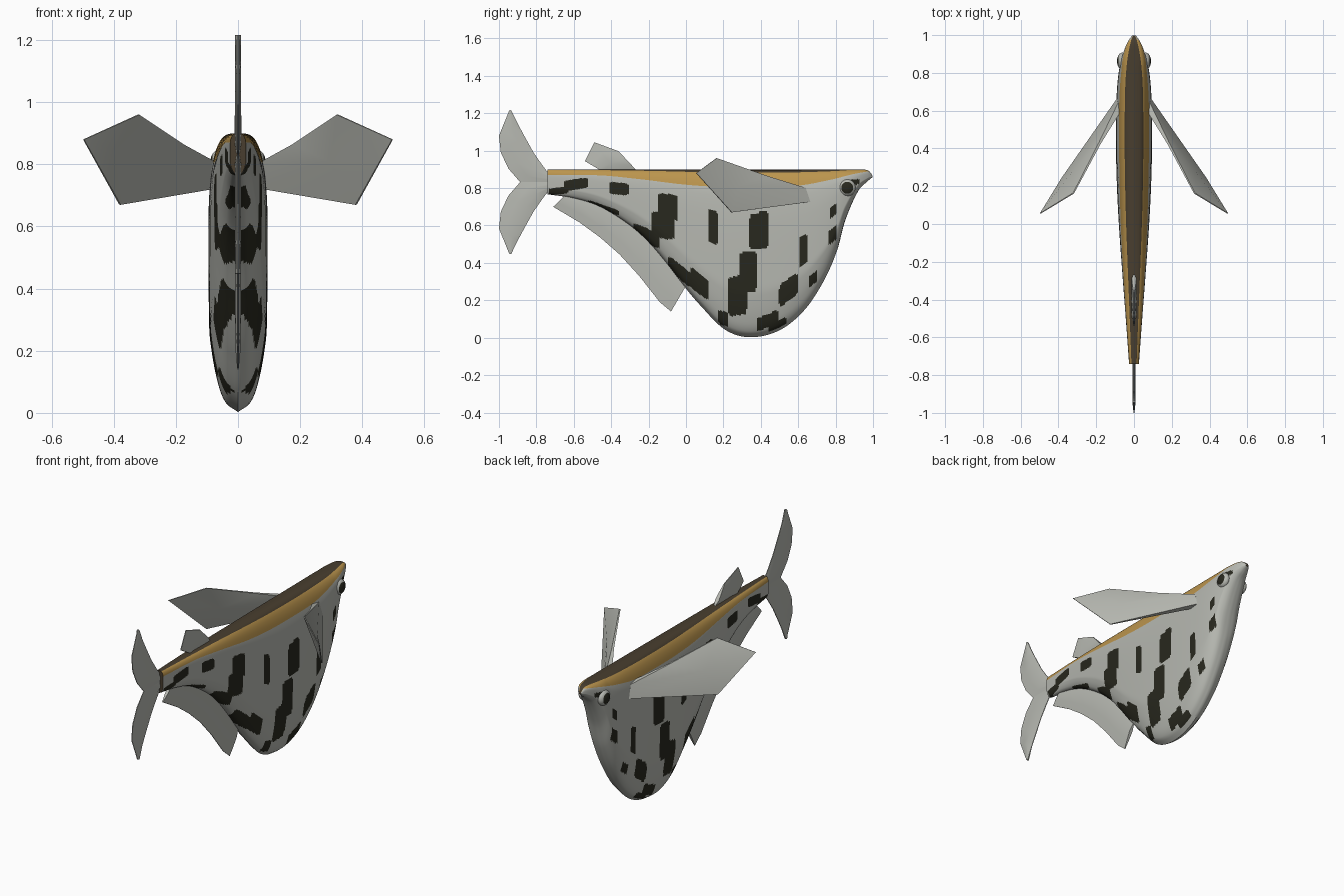
import bpy, bmesh, math
from mathutils import Vector

if "Cube" in bpy.data.objects:
    bpy.data.objects.remove(bpy.data.objects["Cube"])


def material(name, rgb):
    m = bpy.data.materials.new(name)
    m.diffuse_color = (*rgb, 1)
    m.use_nodes = True
    m.node_tree.nodes["Principled BSDF"].inputs["Base Color"].default_value = m.diffuse_color
    return m


SILVER = material("silver", (0.47, 0.48, 0.44))
GOLD = material("gold", (0.50, 0.30, 0.075))
BROWN = material("dark brown", (0.065, 0.048, 0.028))
SPOT = material("spot black", (0.021, 0.021, 0.013))


def curve(pts):
    """Smooth interpolating function through (x, value) points."""
    n = len(pts)
    slope = [(pts[min(i + 1, n - 1)][1] - pts[max(i - 1, 0)][1]) /
             (pts[min(i + 1, n - 1)][0] - pts[max(i - 1, 0)][0]) for i in range(n)]

    def f(x):
        x = min(max(x, pts[0][0]), pts[-1][0])
        i = max(k for k in range(n - 1) if pts[k][0] <= x)
        (x0, a), (x1, b) = pts[i], pts[i + 1]
        h = x1 - x0
        t = (x - x0) / h
        return (a * (2*t**3 - 3*t*t + 1) + b * (3*t*t - 2*t**3)
                + h * slope[i] * (t**3 - 2*t*t + t) + h * slope[i + 1] * (t**3 - t*t))
    return f


def finish(bm, name, mats, angle=40):
    bmesh.ops.remove_doubles(bm, verts=bm.verts, dist=0.00005)
    bmesh.ops.recalc_face_normals(bm, faces=bm.faces)
    me = bpy.data.meshes.new(name)
    bm.to_mesh(me)
    bm.free()
    ob = bpy.data.objects.new(name, me)
    bpy.context.collection.objects.link(ob)
    for m in mats:
        me.materials.append(m)
    bpy.context.view_layer.objects.active = ob
    ob.select_set(True)
    bpy.ops.object.shade_smooth_by_angle(angle=math.radians(angle))
    ob.select_set(False)
    return ob


# Body profiles along y: back line, belly line, half width, lower edge of gold band
top = curve([(-0.74, 0.9), (0.5, 0.9), (0.93, 0.9), (0.97, 0.896), (0.985, 0.885), (0.997, 0.866)])
belly = curve([(-0.74, 0.767), (-0.6, 0.745), (-0.46, 0.70), (-0.30, 0.60), (-0.195, 0.505),
               (-0.09, 0.38), (-0.01, 0.275), (0.07, 0.18), (0.206, 0.045), (0.34, 0.003),
               (0.5, 0.04), (0.635, 0.15), (0.74, 0.31), (0.81, 0.473), (0.85, 0.623),
               (0.92, 0.783), (0.97, 0.836), (0.997, 0.858)])
width = curve([(-0.74, 0.026), (-0.6, 0.036), (-0.4, 0.051), (-0.2, 0.066), (0, 0.08),
               (0.2, 0.09), (0.4, 0.095), (0.6, 0.094), (0.75, 0.087), (0.86, 0.070),
               (0.93, 0.048), (0.975, 0.027), (0.997, 0.01)])
gold_edge = curve([(-0.74, 0.870), (-0.46, 0.868), (-0.25, 0.848), (0, 0.818), (0.2, 0.806),
                   (0.4, 0.806), (0.6, 0.813), (0.77, 0.844), (0.9, 0.876), (0.997, 0.893)])
section = curve([(0, 0), (0.006, 0.34), (0.02, 0.52), (0.05, 0.68), (0.09, 0.80), (0.17, 0.93),
                 (0.33, 1), (0.67, 0.98), (0.75, 0.94), (0.89, 0.70), (0.97, 0.40), (1, 0)])

# Spots: centre y, centre z, half length, half height, slope
SPOTS = [(0.145, 0.595, 0.025, 0.09, -0.4), (0.39, 0.57, 0.05, 0.10, 0.1),
         (0.33, 0.35, 0.048, 0.11, 0.15), (0.275, 0.225, 0.05, 0.105, 0.1),
         (0.625, 0.465, 0.022, 0.08, 0.6), (-0.095, 0.70, 0.053, 0.068, -0.15),
         (-0.125, 0.60, 0.062, 0.07, -0.1), (-0.21, 0.545, 0.07, 0.04, -0.45),
         (-0.36, 0.797, 0.052, 0.032, -0.1), (-0.68, 0.785, 0.05, 0.018, 0.1),
         (-0.59, 0.82, 0.065, 0.028, 0.15), (-0.44, 0.695, 0.08, 0.014, -0.35),
         (0.07, 0.29, 0.05, 0.055, -0.75), (-0.03, 0.35, 0.065, 0.04, -0.8),
         (0.20, 0.105, 0.025, 0.038, -0.3), (0.547, 0.255, 0.05, 0.06, 0.7),
         (0.435, 0.09, 0.056, 0.036, 0.4), (0.68, 0.315, 0.023, 0.03, 0.8),
         (0.785, 0.55, 0.022, 0.038, 0.8), (0.79, 0.68, 0.018, 0.03, 0.8),
         (0.90, 0.832, 0.025, 0.014, 0.1), (0.49, 0.07, 0.05, 0.018, 0.5)]


def spotted(y, z):
    return any(abs((y - cy) / a)**7 + abs((z - cz - s * (y - cy)) / b)**7 < 1
               for cy, cz, a, b, s in SPOTS)


# Body: lofted cross-sections with rows that follow the colour borders
N, NB, NG, NS = 200, 4, 6, 72
bm = bmesh.new()
ys = [-0.74 + 1.737 * i / N for i in range(N + 1)]
for side in (1, -1):
    grid = []
    for y in ys:
        zt, zb, w = top(y), belly(y), width(y)
        h = zt - zb
        tg = min(max((zt - gold_edge(y)) / h, 0.03), 0.6)
        ts = [0.02 * (k / NB)**2 for k in range(NB)]
        ts += [0.02 + (tg - 0.02) * k / NG for k in range(NG)]
        ts += [tg + (1 - tg) * math.sin(k / NS * math.pi / 2)**1.0 * 0.3
               + (1 - tg) * 0.7 * k / NS for k in range(NS + 1)]
        grid.append([bm.verts.new((side * w * max(section(t), 0), y, zt - h * t)) for t in ts])
    for a, b in zip(grid, grid[1:]):
        for k in range(len(a) - 1):
            f = bm.faces.new((a[k], a[k + 1], b[k + 1], b[k]))
            c = f.calc_center_median()
            f.material_index = 2 if k < NB else 1 if k < NB + NG else 3 if spotted(c.y, c.z) else 0
bmesh.ops.remove_doubles(bm, verts=bm.verts, dist=0.00005)
bmesh.ops.holes_fill(bm, edges=[e for e in bm.edges if e.is_boundary], sides=0)
finish(bm, "body", [SILVER, GOLD, BROWN, SPOT], 50)


def fin(name, edge_a, edge_b, thick, thin=0.002):
    """Upright fin in the (y, z) plane, thickest along its middle line."""
    bm = bmesh.new()
    sides = []
    for s in (1, -1):
        rows = []
        for (ya, za), (yb, zb) in zip(edge_a, edge_b):
            rows.append([bm.verts.new((s * x, ya + (yb - ya) * t, za + (zb - za) * t))
                         for t, x in ((0, thin), (0.3, thick), (0.65, thick * 0.7), (1, thin))])
        for p, q in zip(rows, rows[1:]):
            for k in range(3):
                bm.faces.new((p[k], p[k + 1], q[k + 1], q[k]))
        sides.append(rows)
    loops = [[r[0] for r in R] + R[-1][1:] + [r[-1] for r in R[-2::-1]] + R[0][2:0:-1] for R in sides]
    n = len(loops[0])
    for i in range(n):
        j = (i + 1) % n
        bm.faces.new((loops[0][i], loops[0][j], loops[1][j], loops[1][i]))
    return finish(bm, name, [SILVER], 50)


# Tail lobes, mirrored about the tail's middle height
front_edge = [(-0.72, 0.86), (-0.77, 0.925), (-0.815, 0.99), (-0.865, 1.08), (-0.90, 1.145), (-0.935, 1.217)]
rear_edge = [(-0.72, 0.83), (-0.885, 0.83), (-0.95, 0.905), (-0.99, 0.99), (-1.0, 1.08), (-0.945, 1.215)]
for name, s in (("tail_upper", 1), ("tail_lower", -1)):
    fin(name, *[[(y, 0.832 + s * (z - 0.832)) for y, z in e] for e in (front_edge, rear_edge)], 0.009)

# Small fin on the back
fin("dorsal_fin", [(-0.44, 0.885), (-0.37, 0.885), (-0.26, 0.89)],
    [(-0.54, 0.944), (-0.49, 1.045), (-0.36, 0.997)], 0.012)

# Long fin under the tail, following the belly
fin("anal_fin", [(y, belly(y) + 0.015) for y in (-0.64, -0.55, -0.44, -0.34, -0.23, -0.11, 0.0)],
    [(-0.71, 0.70), (-0.57, 0.617), (-0.46, 0.537), (-0.355, 0.445), (-0.25, 0.33),
     (-0.14, 0.19), (-0.08, 0.14)], 0.010)

# Wing-like side fins: faceted blade with a raised centre on both faces
for name, s in (("right_side_fin", 1), ("left_side_fin", -1)):
    outline = [(0.075, 0.655, 0.725), (0.38, 0.244, 0.67), (0.497, 0.055, 0.88),
               (0.32, 0.163, 0.96), (0.18, 0.43, 0.865), (0.07, 0.63, 0.80)]
    bm = bmesh.new()
    n = Vector((0.82, 0.56, 0.08)).normalized()
    rim = [Vector(p) for p in outline]
    hub = Vector((0.31, 0.27, 0.81))
    for d in (1, -1):
        t = [0.018, 0.003, 0.002, 0.003, 0.006, 0.018]
        ring = [bm.verts.new(p + n * d * k) for p, k in zip(rim, t)]
        c = bm.verts.new(hub + n * d * 0.018)
        for i in range(6):
            bm.faces.new((ring[i], ring[(i + 1) % 6], c))
        if d == 1:
            first = ring
    for i in range(6):
        j = (i + 1) % 6
        bm.faces.new((first[i], first[j], ring[j], ring[i]))
    for v in bm.verts:
        v.co.x *= s
    finish(bm, name, [SILVER], 40)

# Eyes: flattened balls with a dark pupil chosen by distance from the axis
for name, s in (("right_eye", 1), ("left_eye", -1)):
    bm = bmesh.new()
    bmesh.ops.create_uvsphere(bm, u_segments=32, v_segments=20, radius=1)
    for f in bm.faces:
        c = f.calc_center_median()
        f.material_index = 1 if c.z > 0.72 else 0
    for v in bm.verts:
        x, y, z = v.co
        v.co = (s * (0.062 + 0.028 * z), 0.862 + 0.045 * x, 0.802 + 0.045 * y)
    finish(bm, name, [SILVER, SPOT], 60)
